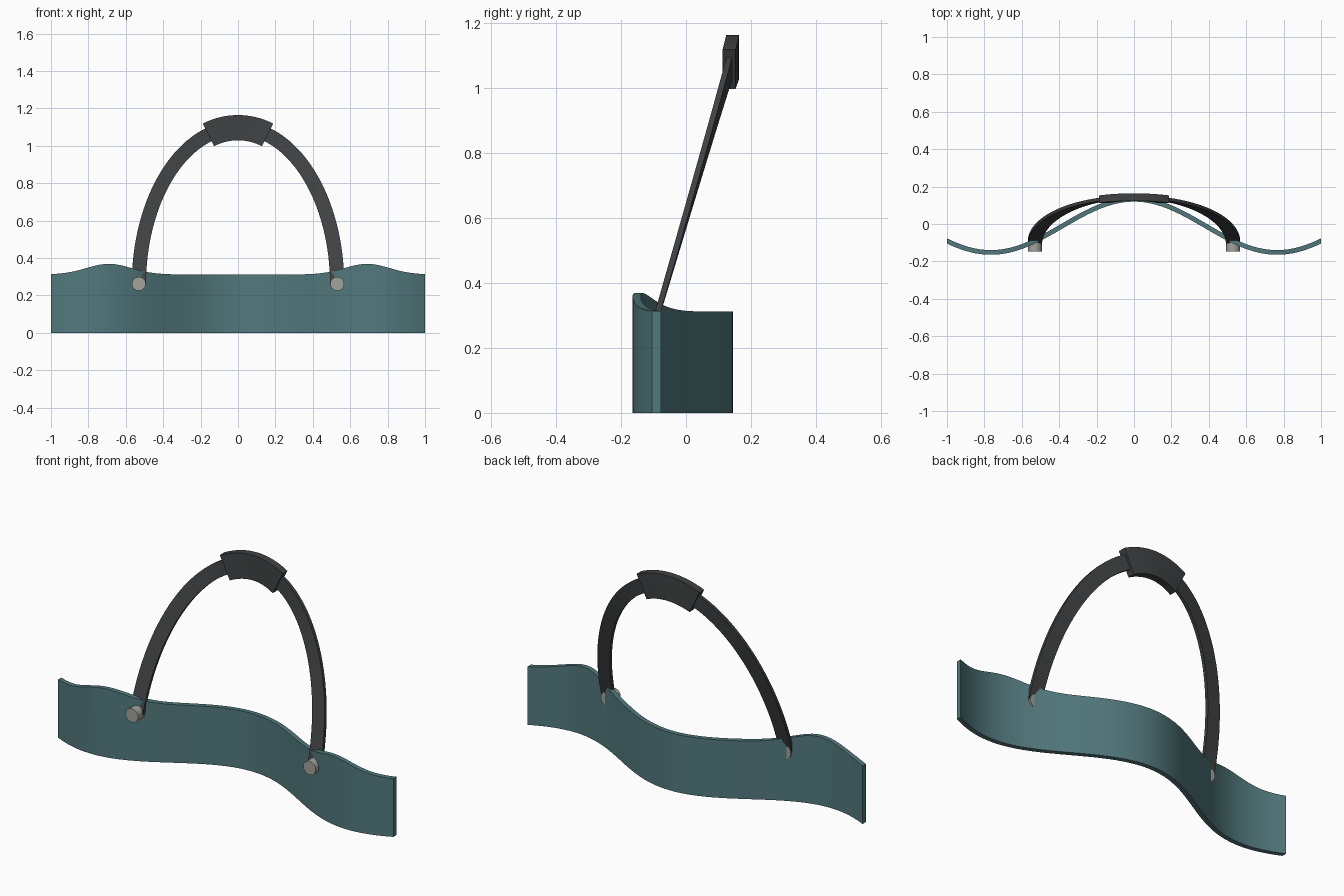
import bpy, bmesh
from math import sin, cos, pi, exp, sqrt, hypot, asin

if "Cube" in bpy.data.objects:
    bpy.data.objects.remove(bpy.data.objects["Cube"])


def material(name, rgb):
    m = bpy.data.materials.new(name)
    m.diffuse_color = (*rgb, 1)
    m.use_nodes = True
    m.node_tree.nodes["Principled BSDF"].inputs["Base Color"].default_value = m.diffuse_color
    return m


TEAL = material("teal", (0.085, 0.19, 0.205))
DARK = material("dark", (0.05, 0.054, 0.056))
STEEL = material("steel", (0.36, 0.36, 0.34))


def loft(name, sections, mat):
    """Skin a list of closed four-point sections and cap both ends."""
    bm = bmesh.new()
    rings = [[bm.verts.new(p) for p in s] for s in sections]
    for a, b in zip(rings, rings[1:]):
        for i in range(4):
            j = (i + 1) % 4
            bm.faces.new((a[i], a[j], b[j], b[i]))
    bm.faces.new(rings[0])
    bm.faces.new(rings[-1][::-1])
    bmesh.ops.recalc_face_normals(bm, faces=bm.faces)
    me = bpy.data.meshes.new(name)
    bm.to_mesh(me)
    bm.free()
    ob = bpy.data.objects.new(name, me)
    bpy.context.collection.objects.link(ob)
    me.materials.append(mat)
    smooth(ob)
    return ob


def smooth(ob):
    bpy.ops.object.select_all(action='DESELECT')
    ob.select_set(True)
    bpy.context.view_layer.objects.active = ob
    bpy.ops.object.shade_smooth_by_angle(angle=0.52)


# Wavy panel: cosine in plan, with two soft humps along the top edge
def panel_section(x):
    k = pi / 0.765
    y = -0.01 + 0.142 * cos(k * x)
    slope = -0.142 * k * sin(k * x)
    h = 0.0125 * sqrt(1 + slope * slope)
    z = 0.312 + 0.057 * exp(-((abs(x) - 0.69) / 0.17) ** 2)
    return [(x, y - h, 0), (x, y + h, 0), (x, y + h, z), (x, y - h, z)]


loft("wavy_panel", [panel_section(-1 + i / 40) for i in range(81)], TEAL)


# Handle: half ellipse leaning backwards
A, B, Z0 = 0.53, 0.84, 0.257


def arch_section(t, width, depth):
    x, z = A * sin(t), Z0 + B * cos(t)
    nx, nz = x / A ** 2, (z - Z0) / B ** 2
    n = hypot(nx, nz)
    nx, nz = nx / n * width / 2, nz / n * width / 2
    y = 0.144 + (z - Z0 - B) * 0.293
    d = depth / 2
    return [(x - nx, y - d, z - nz), (x + nx, y - d, z + nz),
            (x + nx, y + d, z + nz), (x - nx, y + d, z - nz)]


def arch(name, t_max, width, depth, n):
    loft(name, [arch_section(t_max * (2 * i / n - 1), width, depth)
                for i in range(n + 1)], DARK)


arch("handle_arch", pi / 2, 0.076, 0.018, 64)
arch("handle_grip", asin(0.158 / A), 0.135, 0.04, 16)

# Bolts through panel and handle ends
for side, s in (("left", -1), ("right", 1)):
    bpy.ops.mesh.primitive_cylinder_add(
        vertices=32, radius=0.037, depth=0.065,
        location=(0.53 * s, -0.1155, 0.262), rotation=(pi / 2, 0, 0))
    bolt = bpy.context.object
    bolt.name = side + "_bolt"
    bolt.data.materials.append(STEEL)
    smooth(bolt)
